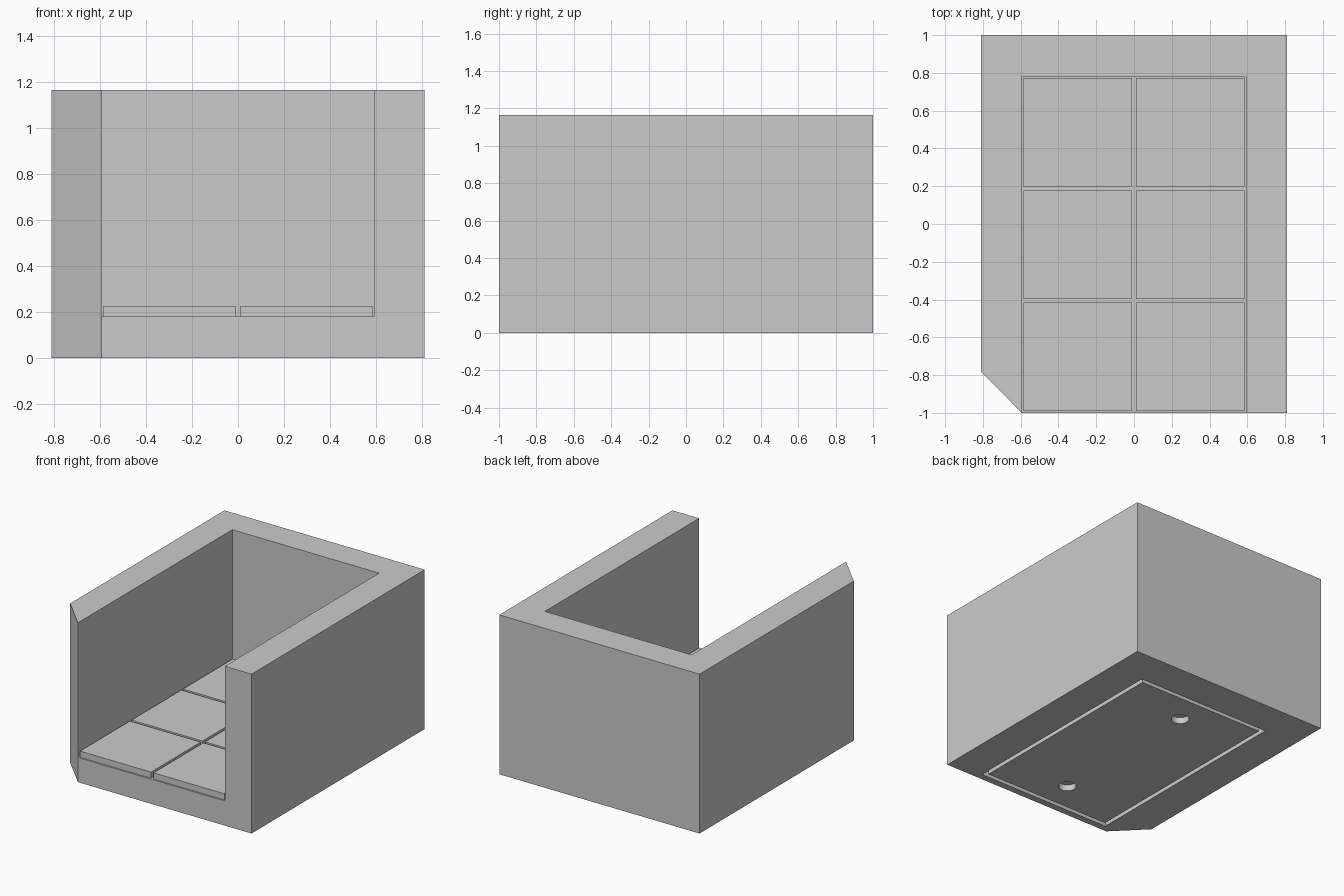
import bpy
import bmesh

if "Cube" in bpy.data.objects:
    bpy.data.objects.remove(bpy.data.objects["Cube"], do_unlink=True)

HALF_X, HALF_Y, TOP = 0.81, 1.0, 1.165
INNER = 0.594            # half width of the interior
FLOOR, CELL, GAP = 0.18, 0.594, 0.01
BACK = -HALF_Y + 3 * CELL  # inner face of the back wall

grey = bpy.data.materials.new("light grey")
grey.use_nodes = True
grey.diffuse_color = (0.6, 0.6, 0.6, 1)
grey.node_tree.nodes["Principled BSDF"].inputs["Base Color"].default_value = (0.6, 0.6, 0.6, 1)


def prism(name, outline, z0, z1):
    """Extrude a flat outline between two heights."""
    bm = bmesh.new()
    face = bm.faces.new([bm.verts.new((x, y, z0)) for x, y in outline])
    new = bmesh.ops.extrude_face_region(bm, geom=[face])["geom"]
    bmesh.ops.translate(bm, vec=(0, 0, z1 - z0),
                        verts=[v for v in new if isinstance(v, bmesh.types.BMVert)])
    bmesh.ops.recalc_face_normals(bm, faces=bm.faces)
    mesh = bpy.data.meshes.new(name)
    bm.to_mesh(mesh)
    bm.free()
    mesh.materials.append(grey)
    obj = bpy.data.objects.new(name, mesh)
    bpy.context.collection.objects.link(obj)
    return obj


def rect(x0, x1, y0, y1):
    return [(x0, y0), (x1, y0), (x1, y1), (x0, y1)]


def cut(target, cutter):
    """Subtract a cutter, bake the result and drop the cutter."""
    cutter.hide_render = True
    mod = target.modifiers.new("cut", "BOOLEAN")
    mod.operation = "DIFFERENCE"
    mod.solver = "EXACT"
    mod.object = cutter
    bpy.context.view_layer.objects.active = target
    bpy.ops.object.modifier_apply(modifier=mod.name)
    bpy.data.objects.remove(cutter, do_unlink=True)


# Shell: block with one chamfered front corner, open at the front and top
shell = prism("shell", [(-INNER, -HALF_Y), (HALF_X, -HALF_Y), (HALF_X, HALF_Y),
                        (-HALF_X, HALF_Y), (-HALF_X, -BACK)], 0, TOP)
cut(shell, prism("interior_cutter", rect(-INNER, INNER, -HALF_Y - 0.2, BACK), FLOOR, TOP + 0.2))

# Rectangular groove under the base, made of four overlapping strips
GX, GY0, GY1, W, DEPTH = 0.544, -0.95, 0.732, 0.03, 0.045
strips = [rect(-GX, -GX + W, GY0, GY1), rect(GX - W, GX, GY0, GY1),
          rect(-GX, GX, GY0, GY0 + W), rect(-GX, GX, GY1 - W, GY1)]
for strip in strips:
    cut(shell, prism("groove_cutter", strip, -0.1, DEPTH))

# Two round sockets under the base
for y in (0.485, -0.703):
    bpy.ops.mesh.primitive_cylinder_add(vertices=32, radius=0.06, depth=0.2,
                                        location=(0, y, DEPTH - 0.1))
    cut(shell, bpy.context.object)

# Floor tiles, two by three
for row in range(3):
    y = -HALF_Y + row * CELL
    for side, x in (("right", -CELL), ("left", 0)):
        prism(f"floor_tile_{side}_{row + 1}",
              rect(x + GAP, x + CELL - GAP, y + GAP, y + CELL - GAP), FLOOR, FLOOR + 0.046)
